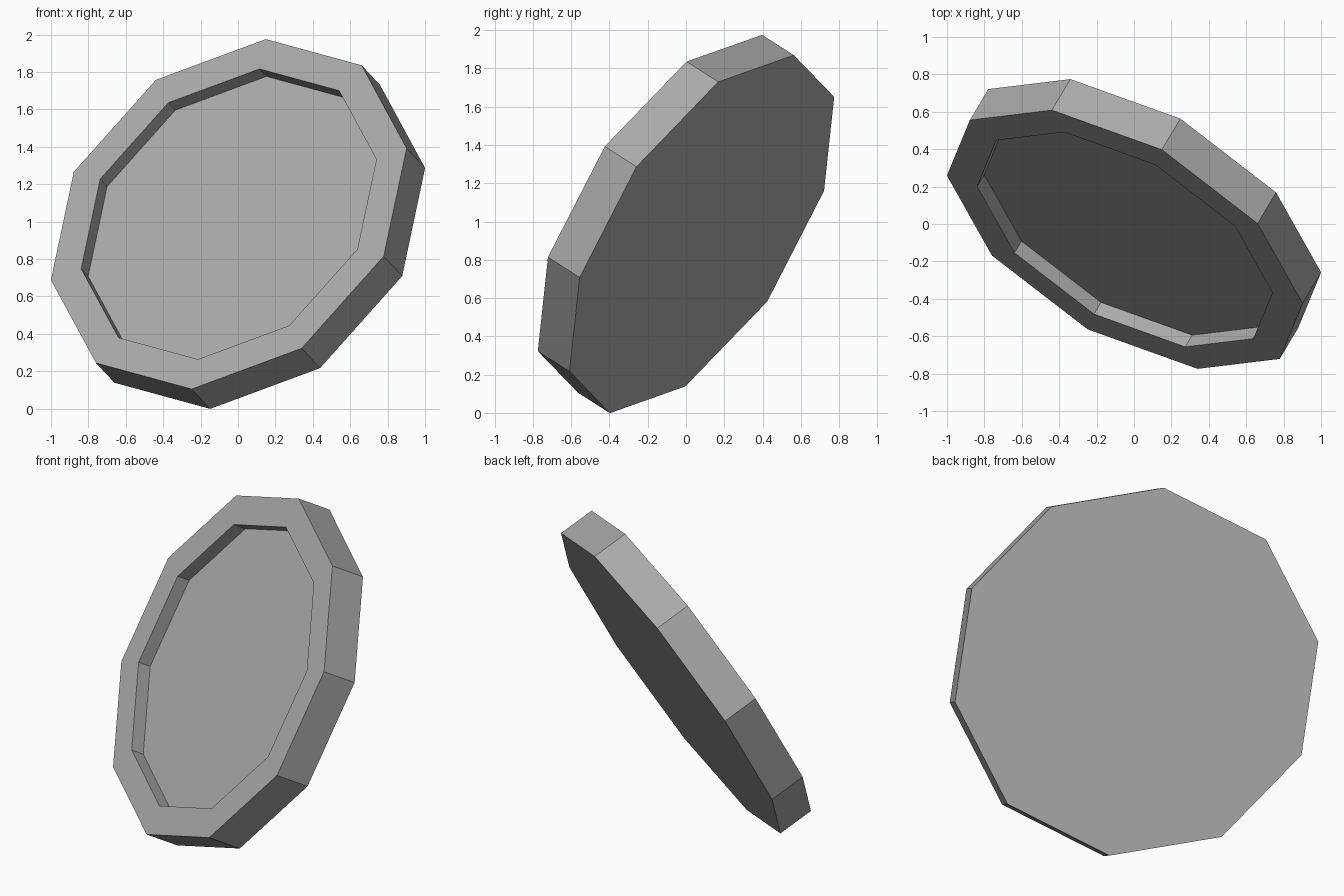
import bpy
import bmesh
from math import cos, pi
from mathutils import Matrix, Vector

cube = bpy.data.objects.get("Cube")
if cube:
    bpy.data.objects.remove(cube, do_unlink=True)

SIDES = 10
RADIUS = 1.07
INNER = 0.888
THICKNESS = 0.22
RECESS = 0.083

# Grey material
grey = bpy.data.materials.new("grey")
grey.use_nodes = True
colour = (0.4, 0.4, 0.4, 1)
grey.diffuse_color = colour
grey.node_tree.nodes["Principled BSDF"].inputs["Base Color"].default_value = colour

# Ten-sided disc
bm = bmesh.new()
bmesh.ops.create_cone(bm, cap_ends=True, segments=SIDES,
                      radius1=RADIUS, radius2=RADIUS, depth=THICKNESS)
bm.normal_update()
top = max(bm.faces, key=lambda f: f.calc_center_median().z)

# Raised rim around a sunken floor
bmesh.ops.inset_region(bm, faces=[top], use_even_offset=True,
                       thickness=(RADIUS - INNER) * cos(pi / SIDES))
floor = bmesh.ops.extrude_discrete_faces(bm, faces=[top])["faces"][0]
bmesh.ops.translate(bm, verts=floor.verts, vec=(0, 0, -RECESS))
bmesh.ops.recalc_face_normals(bm, faces=bm.faces)

mesh = bpy.data.meshes.new("rimmed_disc")
bm.to_mesh(mesh)
bm.free()
mesh.materials.append(grey)
disc = bpy.data.objects.new("rimmed_disc", mesh)
bpy.context.collection.objects.link(disc)

# Tilt the disc: its axis points forward, up and to the side
axis = Vector((-0.449, -0.753, 0.482)).normalized()
corner = Vector((0.198, 0.48, 0.934))
side = corner.cross(axis).normalized()
corner = axis.cross(side)
tilt = Matrix((side, corner, axis)).transposed().to_4x4()
disc.matrix_world = Matrix.Translation((0, 0, 0.987)) @ tilt
